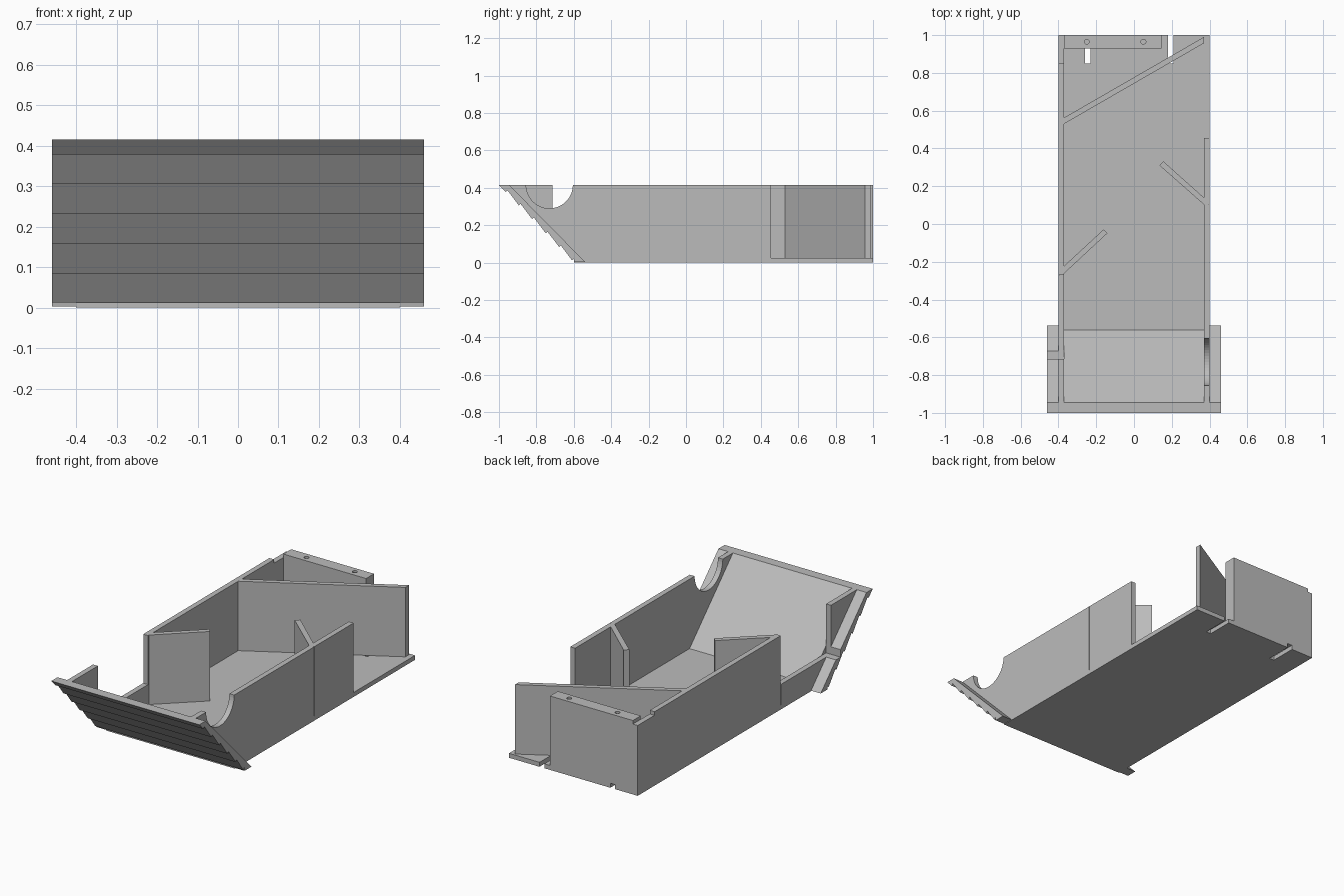
import bpy, bmesh, math

cube = bpy.data.objects.get("Cube")
if cube:
    bpy.data.objects.remove(cube, do_unlink=True)

grey = bpy.data.materials.new("plain grey")
grey.use_nodes = True
grey.diffuse_color = (0.5, 0.5, 0.5, 1)
grey.node_tree.nodes["Principled BSDF"].inputs["Base Color"].default_value = (0.5, 0.5, 0.5, 1)

TOP, FLOOR = 0.415, 0.025     # rim height, floor thickness
OUT, INN = 0.40, 0.37         # outer and inner faces of the side walls
BACK = 1.0


def prism(name, outline, lo, hi, axis="z"):
    """Extrude a 2D outline: (x, y) along z, or (y, z) along x."""
    bm = bmesh.new()
    place = (lambda a, b: (a, b, lo)) if axis == "z" else (lambda a, b: (lo, a, b))
    face = bm.faces.new([bm.verts.new(place(a, b)) for a, b in outline])
    new = bmesh.ops.extrude_face_region(bm, geom=[face])["geom"]
    d = hi - lo
    bmesh.ops.translate(bm, vec=(0, 0, d) if axis == "z" else (d, 0, 0),
                        verts=[v for v in new if isinstance(v, bmesh.types.BMVert)])
    bmesh.ops.recalc_face_normals(bm, faces=bm.faces)
    mesh = bpy.data.meshes.new(name)
    bm.to_mesh(mesh)
    bm.free()
    mesh.materials.append(grey)
    ob = bpy.data.objects.new(name, mesh)
    bpy.context.collection.objects.link(ob)
    return ob


def box(name, x0, x1, y0, y1, z0, z1):
    return prism(name, [(x0, y0), (x1, y0), (x1, y1), (x0, y1)], z0, z1)


def cut(target, cutter):
    cutter.hide_render = True
    cutter.hide_set(True)
    cutter.display_type = "WIRE"
    mod = target.modifiers.new("cut", "BOOLEAN")
    mod.operation = "DIFFERENCE"
    mod.solver = "EXACT"
    mod.object = cutter


def inner_y(z):               # inner plane of the sloping front
    return -0.945 + (TOP - z) * 0.987


def outer_y(z):               # line through the slat edges
    return -1 + (TOP - z) * 0.97


# Floor with two slots open to the back
outline = [(-OUT, -0.6), (OUT, -0.6), (OUT, BACK)]
for right, left in ((0.21, 0.18), (-0.23, -0.26)):
    outline += [(right, BACK), (right, 0.85), (left, 0.85), (left, BACK)]
prism("floor", outline + [(-OUT, BACK)], 0, FLOOR)

# Sloping front plate with overlapping slats
profile = [(-1, TOP)]
for z in (0.378, 0.305, 0.232, 0.157, 0.083, 0.013):
    y = outer_y(z)
    profile += [(y, z), (y + 0.009, z + 0.009)]
profile += [(-0.598, 0.003), (inner_y(0.003), 0.003), (inner_y(TOP), TOP)]
front = prism("front_plate", profile, -0.46, 0.46, "x")
cut(front, box("front_notch_cutter", -0.5, -INN, -0.715, -0.5, 0.14, 0.5))

# Left wall with a half-round opening in the rim
arc = [(-0.73 + 0.125 * math.cos(a), TOP - 0.125 * math.sin(a))
       for a in (math.pi * (1 - i / 24) for i in range(25))]
left = prism("left_wall", [(inner_y(TOP), TOP)] + arc +
             [(0.455, TOP), (0.455, FLOOR), (inner_y(FLOOR), FLOOR)], INN, OUT, "x")
cut(left, box("left_groove_cutter", OUT - 0.004, 0.5, 0.103, 0.107, -0.1, 0.5))

# Right wall: low sill, full height run, lowered back corner
right = prism("right_wall", [
    (inner_y(0.14), 0.14), (-0.27, 0.14), (-0.27, TOP), (0.85, TOP), (0.85, 0.395),
    (BACK, 0.395), (BACK, FLOOR), (inner_y(FLOOR), FLOOR)], -OUT, -INN, "x")
cut(right, box("right_groove_cutter", -0.5, -OUT + 0.004, -0.272, -0.268, -0.1, 0.5))
prism("right_wall_front", [(inner_y(TOP), TOP), (-0.715, TOP), (-0.715, 0.182)],
      -OUT, -INN, "x")

# Back block with two screw holes
back = box("back_wall", -INN, 0.145, 0.93, BACK, FLOOR, TOP)
for x in (-0.25, 0.05):
    ring = [(x + 0.013 * math.cos(i * math.pi / 8), 0.965 + 0.013 * math.sin(i * math.pi / 8))
            for i in range(16)]
    cut(back, prism("screw_hole_cutter", ring, 0.3, 0.5))

# Diagonal divider and two short baffles
prism("divider", [(-INN, 0.53), (INN, 0.957), (INN, 0.99), (-INN, 0.563)], FLOOR, TOP)
prism("left_baffle", [(INN, 0.103), (INN, 0.14), (0.155, 0.332), (0.135, 0.31)], FLOOR, TOP)
prism("right_baffle", [(-INN, -0.262), (-0.14, -0.048), (-0.16, -0.028), (-INN, -0.222)],
      FLOOR, TOP)
